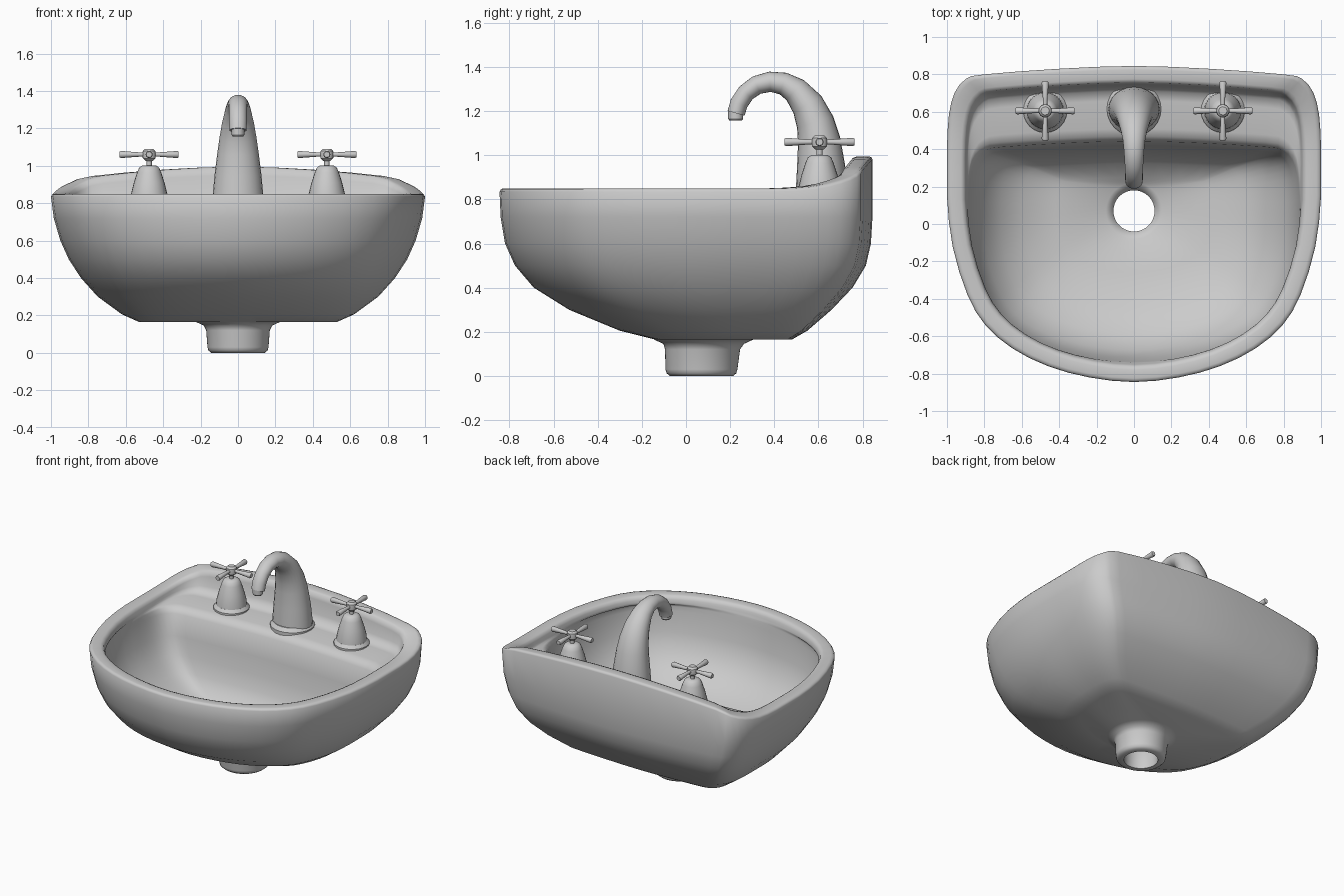
import bpy, bmesh, math
from mathutils import Vector

if "Cube" in bpy.data.objects:
    bpy.data.objects.remove(bpy.data.objects["Cube"])


def loft(name, rings, close_loop=False, caps=False, angle=35):
    """Skin a list of equal-length closed rings."""
    bm = bmesh.new()
    rows = [[bm.verts.new(p) for p in ring] for ring in rings]
    n = len(rows[0])
    pairs = list(zip(rows, rows[1:]))
    if close_loop:
        pairs.append((rows[-1], rows[0]))
    for a, b in pairs:
        for i in range(n):
            j = (i + 1) % n
            bm.faces.new((a[i], a[j], b[j], b[i]))
    if caps:
        bm.faces.new(rows[0])
        bm.faces.new(rows[-1])
    bmesh.ops.recalc_face_normals(bm, faces=bm.faces)
    me = bpy.data.meshes.new(name)
    bm.to_mesh(me)
    bm.free()
    ob = bpy.data.objects.new(name, me)
    bpy.context.collection.objects.link(ob)
    bpy.ops.object.select_all(action='DESELECT')
    ob.select_set(True)
    bpy.context.view_layer.objects.active = ob
    bpy.ops.object.shade_smooth_by_angle(angle=math.radians(angle))
    return ob


def tube(name, path, sides=20, squash=1.0):
    """Path of (point, radius); squash widens the section along its first axis."""
    pts = [Vector(p) for p, r in path]
    rings = []
    for i, (p, r) in enumerate(path):
        t = (pts[min(i + 1, len(pts) - 1)] - pts[max(i - 1, 0)]).normalized()
        u = Vector((0, 1, 0)) if abs(t.x) > 0.9 else Vector((1, 0, 0))
        v = t.cross(u).normalized()
        rings.append([pts[i] + u * (r * squash * math.cos(a)) + v * (r * math.sin(a))
                      for a in (2 * math.pi * k / sides for k in range(sides))])
    return loft(name, rings, caps=True)


def lathe(name, x, y, profile, sides=20):
    rings = [[(x + r * math.cos(a), y + r * math.sin(a), z)
              for a in (2 * math.pi * k / sides for k in range(sides))]
             for r, z in profile]
    return loft(name, rings, caps=True)


# Basin: half outline (x, y, rim lift), mirrored to a full ring
HALF = [(0, .845, .145), (.4, .83, .13), (.8, .80, .095), (.9, .775, .065),
        (.96, .70, .035), (.99, .58, .01), (1, .40, 0), (1, .15, 0),
        (.97, -.12, 0), (.89, -.38, 0), (.795, -.54, 0), (.65, -.665, 0),
        (.46, -.76, 0), (.24, -.82, 0), (0, -.845, 0)]
COARSE = [Vector(p) for p in HALF + [(-x, y, l) for x, y, l in HALF[-2:0:-1]]]
OUTLINE = []
for i, p in enumerate(COARSE):  # add one smooth midpoint per segment
    a, q, b = COARSE[i - 1], COARSE[(i + 1) % len(COARSE)], COARSE[(i + 2) % len(COARSE)]
    OUTLINE += [p, (9 * (p + q) - a - b) / 16]


def body(z, sx, yf, yb, lift=0):
    return [(max(-1, min(1, x)) * sx, yf + (y + .845) / 1.69 * (yb - yf), z + max(l, 0) * lift)
            for x, y, l in OUTLINE]


def drain(z, r, y=.07):
    n = len(OUTLINE)
    return [(r * math.sin(2 * math.pi * i / n),
             y + r * math.cos(2 * math.pi * i / n), z) for i in range(n)]


basin_rings = [
    # drain pipe outside
    drain(0, .143), drain(.012, .158), drain(.03, .163), drain(.12, .17, .075),
    drain(.145, .182, .08), drain(.165, .225, .08),
    # outer shell
    body(.165, .53, -.14, .48), body(.205, .62, -.30, .55),
    body(.30, .75, -.53, .66), body(.40, .84, -.69, .755),
    body(.50, .905, -.775, .815), body(.60, .95, -.82, .838),
    body(.72, .985, -.84, .845), body(.835, 1, -.845, .845, 1),
    # rolled rim
    body(.847, .992, -.838, .84, 1), body(.85, .975, -.825, .825, 1),
    body(.85, .925, -.78, .775, 1), body(.843, .907, -.762, .757, 1),
    body(.825, .90, -.753, .748, .85),
    # tap deck with coved back, then bowl
    body(.81, .895, -.748, .735, .3), body(.80, .892, -.745, .71),
    body(.793, .89, -.742, .66), body(.787, .888, -.74, .51),
    body(.775, .886, -.738, .47), body(.745, .882, -.733, .443),
    body(.60, .855, -.715, .42), body(.48, .80, -.675, .40),
    body(.38, .71, -.59, .37), body(.30, .59, -.45, .325),
    body(.25, .42, -.26, .25),
    # drain hole
    drain(.225, .15), drain(.20, .11), drain(0, .11)]
loft("basin", basin_rings, close_loop=True, angle=60)

# Spout with its flange
lathe("spout_flange", 0, .615, [(.145, .77), (.145, .80), (.125, .825)], 24)
spout = [(.615, .78, .120), (.615, .85, .117), (.612, .95, .109),
         (.603, 1.07, .096), (.585, 1.15, .086), (.55, 1.23, .074),
         (.495, 1.295, .060), (.44, 1.325, .051), (.38, 1.333, .046),
         (.32, 1.318, .043), (.272, 1.283, .041), (.24, 1.235, .041),
         (.227, 1.19, .040)]
tube("spout", [((0, y, z), r) for y, z, r in spout], 24, 1.15)
lathe("spout_nozzle", 0, .225, [(.034, 1.21), (.034, 1.165), (.028, 1.157)])

# Taps: bell base, stem, hub and cross arms
for side, sx in (("left", -1), ("right", 1)):
    cx, cy, cz = sx * .475, .605, 1.06
    lathe(side + "_tap_flange", cx, cy, [(.117, .77), (.117, .80), (.10, .82)], 24)
    lathe(side + "_tap_base", cx, cy,
          [(.102, .79), (.097, .85), (.082, .91), (.064, .965), (.053, .99), (.035, 1.002)], 24)
    lathe(side + "_tap_stem", cx, cy, [(.014, .99), (.014, 1.05)], 12)
    lathe(side + "_tap_hub", cx, cy,
          [(.018, 1.025), (.034, 1.04), (.036, 1.06), (.034, 1.078), (.022, 1.09)], 16)
    for k in range(4):
        d = Vector((round(math.cos(k * math.pi / 2)), round(math.sin(k * math.pi / 2)), 0))
        c = Vector((cx, cy, cz))
        tube(f"{side}_tap_arm_{k + 1}",
             [(c + d * s, r) for s, r in ((.02, .011), (.06, .012), (.15, .019), (.158, .015))], 12)
